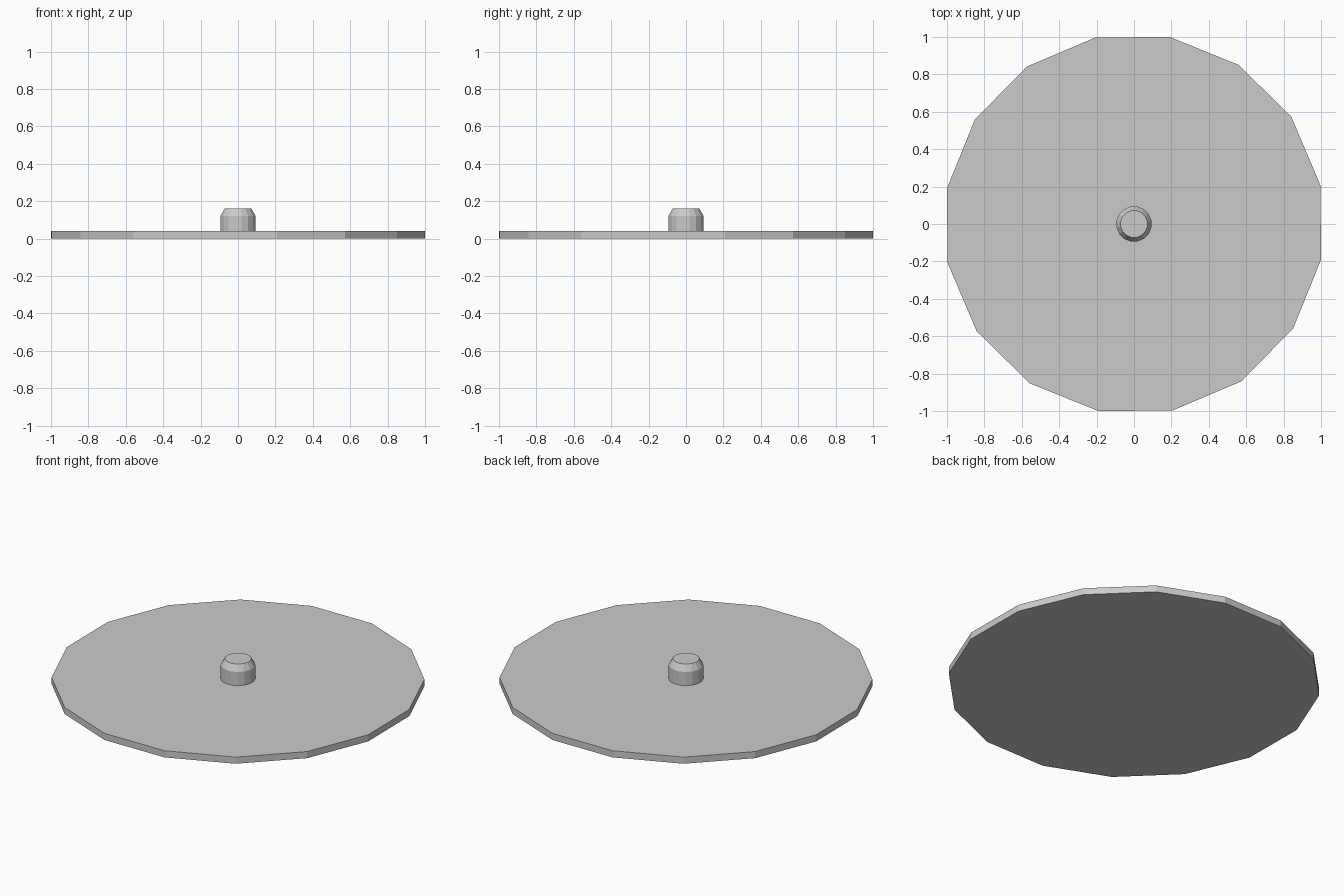
import bpy, bmesh, math

if "Cube" in bpy.data.objects:
    bpy.data.objects.remove(bpy.data.objects["Cube"])

SIDES = 16
TURN = math.radians(11.25 + 0.5)


def turned(name, profile):
    """Closed faceted solid from (radius, z) rings, capped at both ends."""
    bm = bmesh.new()
    rings = []
    for r, z in profile:
        rings.append([bm.verts.new((r * math.cos(TURN + i * math.tau / SIDES),
                                    r * math.sin(TURN + i * math.tau / SIDES), z))
                      for i in range(SIDES)])
    for low, high in zip(rings, rings[1:]):
        for i in range(SIDES):
            j = (i + 1) % SIDES
            bm.faces.new((low[i], low[j], high[j], high[i]))
    bm.faces.new(rings[0][::-1])
    bm.faces.new(rings[-1])
    mesh = bpy.data.meshes.new(name)
    bm.to_mesh(mesh)
    bm.free()
    obj = bpy.data.objects.new(name, mesh)
    bpy.context.collection.objects.link(obj)
    return obj


# Thin flat disc
turned("disc", [(1.018, 0), (1.018, 0.04)])

# Central knob with a chamfered top
turned("knob", [(0.095, 0.035), (0.095, 0.122), (0.073, 0.16)])
